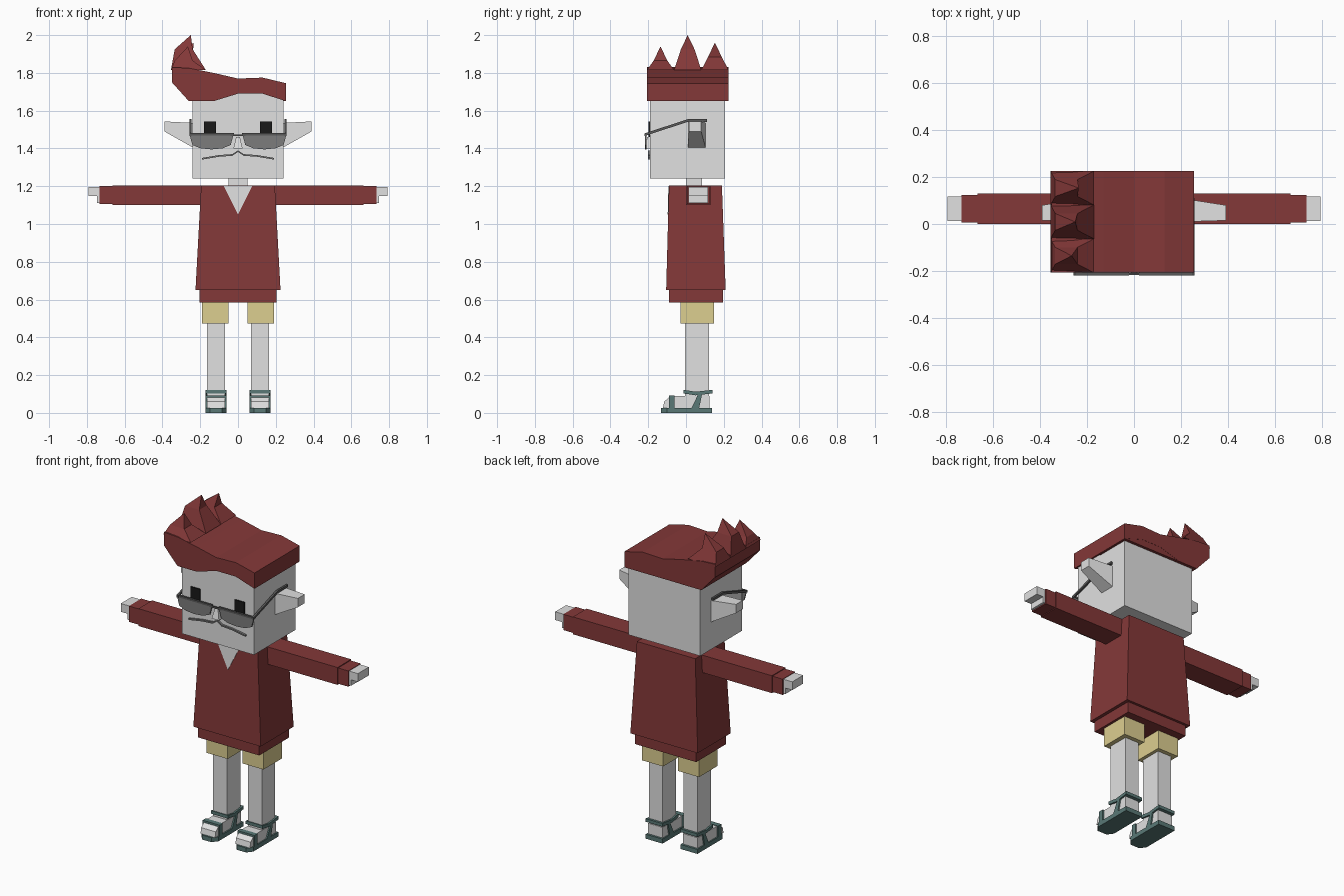
import bpy
import bmesh
from math import cos, sin, pi, sqrt

cube = bpy.data.objects.get("Cube")
if cube:
    bpy.data.objects.remove(cube, do_unlink=True)


def material(name, red, green, blue):
    made = bpy.data.materials.new(name)
    made.use_nodes = True
    colour = (red, green, blue, 1)
    made.diffuse_color = colour
    shader = made.node_tree.nodes["Principled BSDF"]
    shader.inputs["Base Color"].default_value = colour
    return made


SKIN = material("pale grey skin", .75, .75, .75)
RED = material("dark red", .23, .04, .04)
KHAKI = material("khaki", .72, .62, .28)
TEAL = material("grey teal", .1, .19, .18)
GREY = material("mid grey", .2, .2, .2)
DARK = material("dark grey", .1, .1, .1)
BLACK = material("black", .01, .01, .01)


def loft(name, mat, rings, side=1):
    """Join equal rings of points and cap the ends; a single point is an apex."""
    bm = bmesh.new()
    loops = [[bm.verts.new((side * x, y, z)) for x, y, z in ring] for ring in rings]
    for lower, upper in zip(loops, loops[1:]):
        for i in range(len(lower)):
            edge = [lower[i - 1], lower[i]]
            if len(upper) == 1:
                bm.faces.new(edge + upper)
            else:
                bm.faces.new(edge + [upper[i], upper[i - 1]])
    for ring in (loops[0], loops[-1]):
        if len(ring) > 1:
            bm.faces.new(ring)
    bmesh.ops.recalc_face_normals(bm, faces=bm.faces)
    mesh = bpy.data.meshes.new(name)
    bm.to_mesh(mesh)
    bm.free()
    mesh.materials.append(mat)
    part = bpy.data.objects.new(name, mesh)
    bpy.context.collection.objects.link(part)


def corners(a, b):
    return (a[0], b[0]), (a[1], b[0]), (a[1], b[1]), (a[0], b[1])


def quad(x, y, z):
    """Rectangle from two spans and one fixed coordinate."""
    if not isinstance(x, tuple):
        return [(x, j, k) for j, k in corners(y, z)]
    if not isinstance(y, tuple):
        return [(i, y, k) for i, k in corners(x, z)]
    return [(i, j, z) for i, j in corners(x, y)]


def block(name, mat, x, y, z, side=1):
    loft(name, mat, [quad(x, y, level) for level in z], side)


def extrude_x(name, mat, outline, span, side=1):
    loft(name, mat, [[(x, y, z) for y, z in outline] for x in span], side)


def extrude_y(name, mat, outline, span, side=1):
    loft(name, mat, [[(x, y, z) for x, z in outline] for y in span], side)


def strip(path, thick):
    """Outline of a band hanging below a path."""
    return path + [(along, z - thick) for along, z in reversed(path)]


def about(centre, half):
    return centre - half, centre + half


def shrink(span, inset):
    return span[0] + inset, span[1] - inset


SHOULDER = 1.2
CHIN = 1.24
HAIRLINE = 1.65
RIM = 1.475

# Head, neck and shirt
block("head", SKIN, about(0, .24), (-.19, .207), (CHIN, 1.7))
block("neck", SKIN, about(0, .05), (0, .085), (SHOULDER - .05, CHIN))
loft("shirt", RED, [quad(about(0, .225), (-.105, .21), .65),
                    quad(about(0, .195), (-.09, .19), SHOULDER + .005)])
block("shirt_hem", RED, about(0, .205), (-.09, .195), (.585, .66))
loft("neckline", SKIN, [[(-.075, y, SHOULDER), (.075, y, SHOULDER), (0, y - .004, 1.05)]
                        for y in (-.093, -.088)])

# Hair cap: x, rise of the lower edge, rise of the top
HAIR_FRONT, HAIR_BACK = -.207, .225
sections = [(.255, 0, .095), (.13, .04, .125), (0, .04, .12),
            (-.13, 0, .15), (-.26, 0, .175), (-.35, .1, .18)]
loft("hair", RED, [quad(x, (HAIR_FRONT, HAIR_BACK), (HAIRLINE + low, HAIRLINE + high))
                   for x, low, high in sections])
block("back_hair", RED, about(0, .25), (0, HAIR_BACK - .001), (HAIRLINE, 1.72))

# Swept spikes along one side
spacing = (HAIR_BACK - HAIR_FRONT) / 3
for i, (label, height) in enumerate([("front", 1.94), ("middle", 2), ("back", 1.96)]):
    y = HAIR_FRONT + spacing * (i + .5)
    loft(label + "_hair_spike", RED,
         [quad((-.355, -.17), about(y, spacing / 2), 1.815),
          quad((-.335, -.24), about(y, spacing / 4), height - .075),
          [(-.265 + i * .015, y, height)]])

# Nose and bridge of the glasses
loft("nose", SKIN, [quad(about(0, .024), (-.217, -.18), 1.4),
                    quad(about(0, .01), (-.205, -.18), 1.46)])
GLASSES = about(-.212, .004)
block("glasses_bridge", DARK, about(0, .04), GLASSES, (RIM - .01, RIM))

ARM_Y = (0, .13)
ARM_Z = (1.1, SHOULDER + .005)
SOLE = (.06, .173)
SOLE_TOP = .027
FOOT = shrink(SOLE, .008)

for side, prefix in ((1, "left_"), (-1, "right_")):
    # Eyes, glasses, moustache and ears
    block(prefix + "eye", BLACK, about(.148, .032), (-.198, -.185), (1.46, 1.543), side)
    angles = [pi * i / 6 for i in range(7)]
    lens = [(.14 + .117 * cos(a), RIM - .08 * sqrt(sin(a))) for a in angles]
    extrude_y(prefix + "lens", GREY, lens, GLASSES, side)
    block(prefix + "lens_rim", DARK, (.022, .258), shrink(GLASSES, -.002),
          about(RIM, .006), side)
    temple = [(-.219, RIM + .005), (.01, 1.555), (.11, 1.555)]
    extrude_x(prefix + "glasses_temple", DARK, strip(temple, .014), (.246, .258), side)
    whisker = [(0, 1.39), (.03, 1.37), (.1, 1.365), (.19, 1.35)]
    extrude_y(prefix + "moustache", GREY, strip(whisker, .009), (-.202, -.185), side)
    loft(prefix + "ear", SKIN, [quad(.23, (.01, .105), (1.4, 1.535)),
                                quad(.39, (.015, .08), (1.49, 1.543))], side)

    # Arms
    block(prefix + "sleeve", RED, (.18, .665), ARM_Y, ARM_Z, side)
    block(prefix + "cuff", RED, (.66, .733), shrink(ARM_Y, .006), shrink(ARM_Z, .005), side)
    hand_y = shrink(ARM_Y, .013)
    block(prefix + "hand", SKIN, (.72, .792), hand_y, (1.147, SHOULDER - .003), side)
    block(prefix + "thumb", SKIN, (.72, .747), hand_y, (1.112, 1.15), side)

    # Shorts and legs
    block(prefix + "shorts_leg", KHAKI, (.05, .19), (-.028, .147), (.472, .6), side)
    block(prefix + "leg", SKIN, (.07, .163), (-.005, .122), (.06, .48), side)

    # Feet in open sandals
    loft(prefix + "foot", SKIN, [quad(FOOT, (-.122, .125), SOLE_TOP),
                                 quad(FOOT, (-.115, .125), .06),
                                 quad(FOOT, (-.08, .125), .09)], side)
    loft(prefix + "sandal_sole", TEAL,
         [quad(shrink(SOLE, inset), y, (0, SOLE_TOP))
          for y, inset in ((-.133, .025), (-.1, 0), (.138, 0))], side)
    block(prefix + "toe_strap", TEAL, SOLE, (-.09, -.06), (SOLE_TOP, .093), side)
    instep = [(.03, SOLE_TOP), (.065, .1), (.085, .1), (.07, SOLE_TOP)]
    extrude_x(prefix + "instep_strap", TEAL, instep, SOLE, side)
    ankle = [(-.012, .122), (.05, .112), (.14, .122)]
    extrude_x(prefix + "ankle_strap", TEAL, strip(ankle, .019), SOLE, side)
